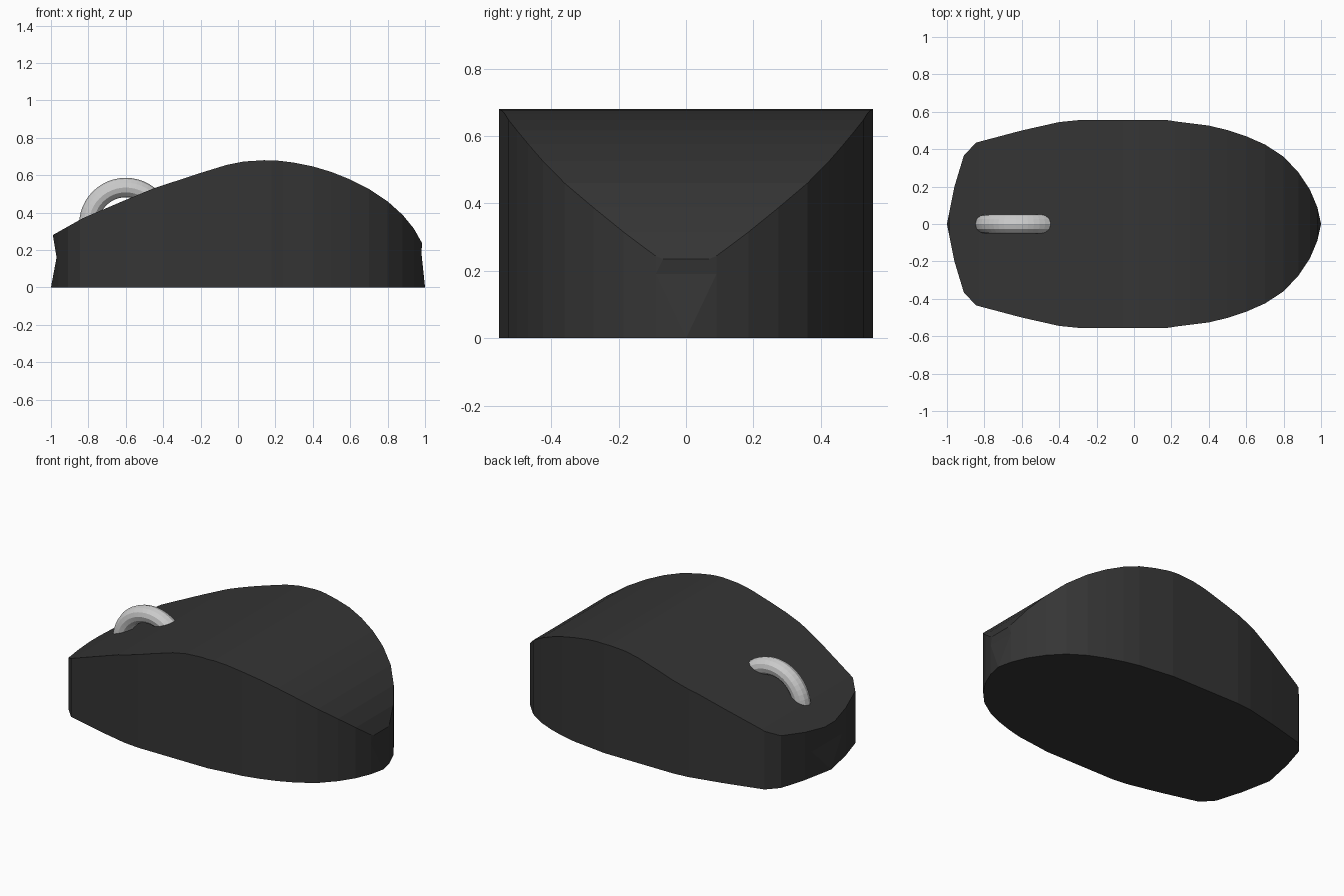
import bpy
import bmesh
from mathutils import Vector

cube = bpy.data.objects.get("Cube")
if cube:
    bpy.data.objects.remove(cube, do_unlink=True)


def material(name, value):
    mat = bpy.data.materials.new(name)
    mat.use_nodes = True
    color = (value, value, value, 1)
    mat.diffuse_color = color
    mat.node_tree.nodes["Principled BSDF"].inputs["Base Color"].default_value = color
    return mat


def prism(name, points, direction, mat):
    """Extrude a closed outline along a direction."""
    bm = bmesh.new()
    face = bm.faces.new([bm.verts.new(p) for p in points])
    moved = bmesh.ops.extrude_face_region(bm, geom=[face])["geom"]
    verts = [v for v in moved if isinstance(v, bmesh.types.BMVert)]
    bmesh.ops.translate(bm, verts=verts, vec=Vector(direction))
    bmesh.ops.recalc_face_normals(bm, faces=bm.faces)
    mesh = bpy.data.meshes.new(name)
    bm.to_mesh(mesh)
    bm.free()
    mesh.materials.append(mat)
    obj = bpy.data.objects.new(name, mesh)
    bpy.context.collection.objects.link(obj)
    return obj


charcoal = material("charcoal plastic", 0.035)
silver = material("light grey rubber", 0.6)

# Side profile (x, z): pinched nose, palm hump, rounded tail
side = [(-1, 0), (-.97, .16), (-.99, .28), (-.83, .37), (-.6, .468), (-.45, .53),
        (-.2, .612), (-.06, .655), (.03, .673), (.14, .68), (.22, .677), (.3, .667),
        (.4, .647), (.5, .617), (.6, .577), (.7, .526), (.8, .46), (.88, .388),
        (.94, .315), (.985, .235), (.98, .19), (1, 0)]
body = prism("mouse_body", [(x, -.7, z) for x, z in side], (0, 1.4, 0), charcoal)

# Half of the plan outline (x, y), mirrored across the centre line
half = [(-1, 0), (-.96, .2), (-.91, .365), (-.845, .435), (-.6, .5), (-.4, .545),
        (-.3, .555), (.18, .555), (.24, .546), (.4, .526), (.5, .502), (.6, .469),
        (.7, .425), (.8, .36), (.88, .275), (.94, .185), (.98, .09), (1, 0)]
outline = half + [(x, -y) for x, y in half[-2:0:-1]]
cutter = prism("plan_cutter", [(x, y, -.1) for x, y in outline], (0, 0, 1), charcoal)
cutter.hide_render = True

# Keep only the shape shared by the profile and the plan
cut = body.modifiers.new("plan", "BOOLEAN")
cut.operation = "INTERSECT"
cut.solver = "EXACT"
cut.object = cutter
bpy.context.view_layer.objects.active = body
bpy.ops.object.modifier_apply(modifier=cut.name)
bpy.data.objects.remove(cutter, do_unlink=True)

# Scroll wheel ring, half sunk in the body
bpy.ops.mesh.primitive_torus_add(major_segments=48, minor_segments=12,
                                 major_radius=.198, minor_radius=.052,
                                 location=(-.6, 0, .336),
                                 rotation=(1.5708, 0, 0))
wheel = bpy.context.object
wheel.name = "scroll_wheel"
wheel.data.materials.append(silver)
